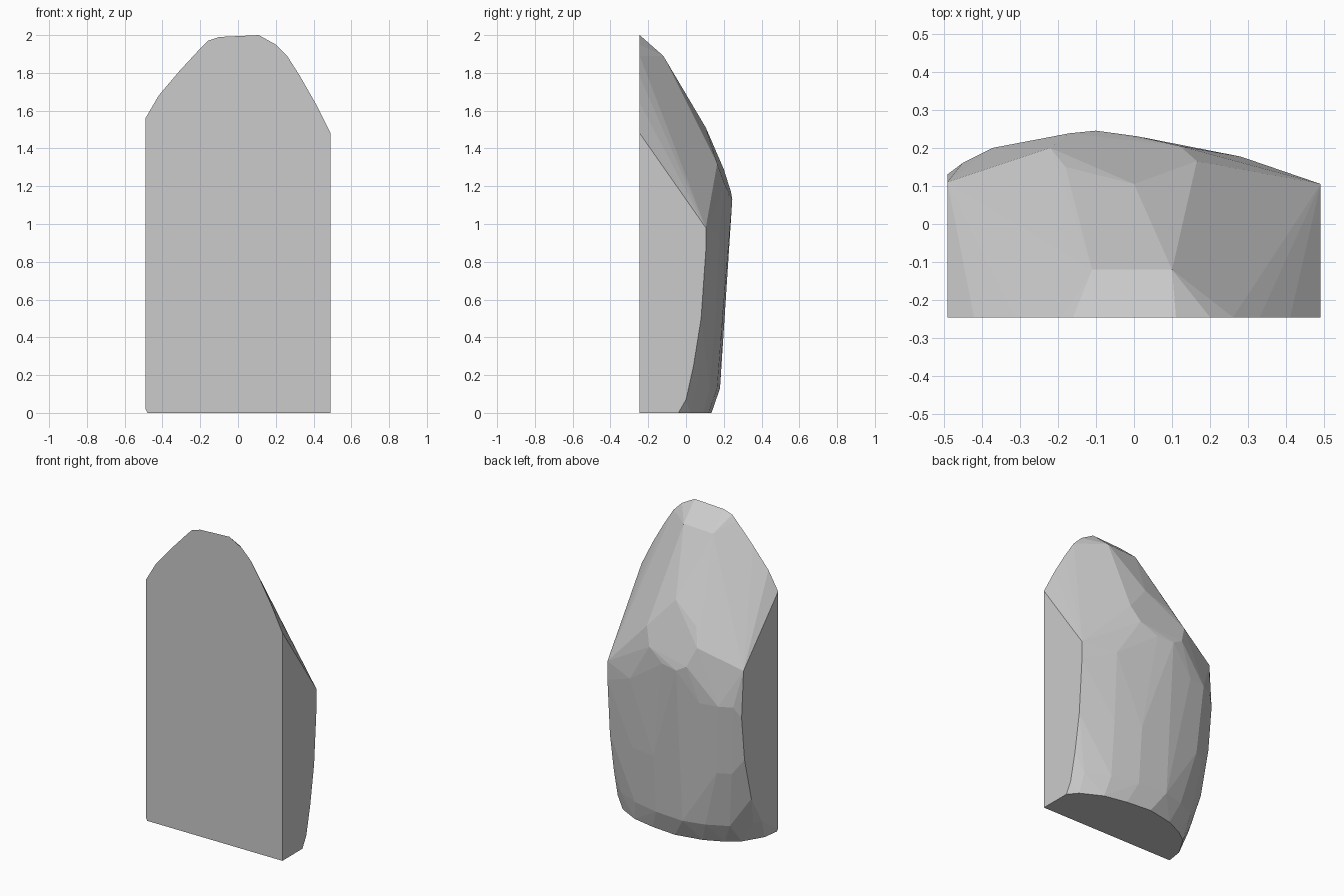
import bpy, bmesh, math

FRONT, SIDE = -0.245, 0.49

# flat front face: upper outline (x, z) plus bottom corners
front = [(-.49, .02), (-.48, 0), (.49, 0), (.49, 1.48), (.41, 1.64), (.33, 1.78), (.26, 1.89),
         (.20, 1.95), (.11, 2.0), (-.10, 1.99), (-.16, 1.97), (-.19, 1.94),
         (-.31, 1.81), (-.42, 1.68), (-.49, 1.56)]
# flat side cuts: rear edge (y, z)
right = [(.105, .98), (.105, .86), (.08, .5), (.04, .25), (0, .07), (-.04, 0)]
left = [(.11, 1.18), (.13, .88), (.10, .6), (.03, .32), (-.08, .13)]
# horizontal cross-sections of the rounded back (x, y)
levels = {
    0: [(-.465, -.14), (-.39, -.015), (-.31, .045), (-.19, .10), (-.015, .135),
        (.155, .12), (.305, .09), (.44, .02)],
    .13: [(-.46, -.03), (-.37, .08), (-.24, .145), (-.1, .18), (.1, .165), (.28, .125), (.43, .055)],
    .5: [(-.42, .13), (-.34, .17), (-.1, .205), (.1, .193), (.28, .155)],
    .95: [(-.45, .16), (-.37, .2), (-.25, .222), (.28, .177)],
}
# broad sloping facet high on the back, and the crown above it
facet = [(0, .105, 1.51), (-.18, .15, 1.40), (-.22, .20, 1.29), (-.17, .238, 1.17),
         (-.10, .245, 1.13), (.01, .23, 1.14), (.12, .205, 1.21), (.165, .165, 1.32)]
crown = [(.10, -.12, 1.89), (-.11, -.12, 1.88)]

points = [(x, FRONT, z) for x, z in front]
points += [(SIDE, y, z) for y, z in right]
points += [(-SIDE, y, z) for y, z in left]
points += [(x, y, z) for z, ring in levels.items() for x, y in ring]
points += facet + crown

# wrap everything in one convex stone
bm = bmesh.new()
for p in points:
    bm.verts.new(p)
result = bmesh.ops.convex_hull(bm, input=bm.verts)
loose = [v for v in bm.verts if not v.link_faces]
bmesh.ops.delete(bm, geom=loose, context='VERTS')
bmesh.ops.dissolve_limit(bm, angle_limit=math.radians(1.5), verts=bm.verts, edges=bm.edges)
bmesh.ops.recalc_face_normals(bm, faces=bm.faces)

mesh = bpy.data.meshes.new("standing_stone")
bm.to_mesh(mesh)
bm.free()
stone = bpy.data.objects.new("standing_stone", mesh)
bpy.context.collection.objects.link(stone)
